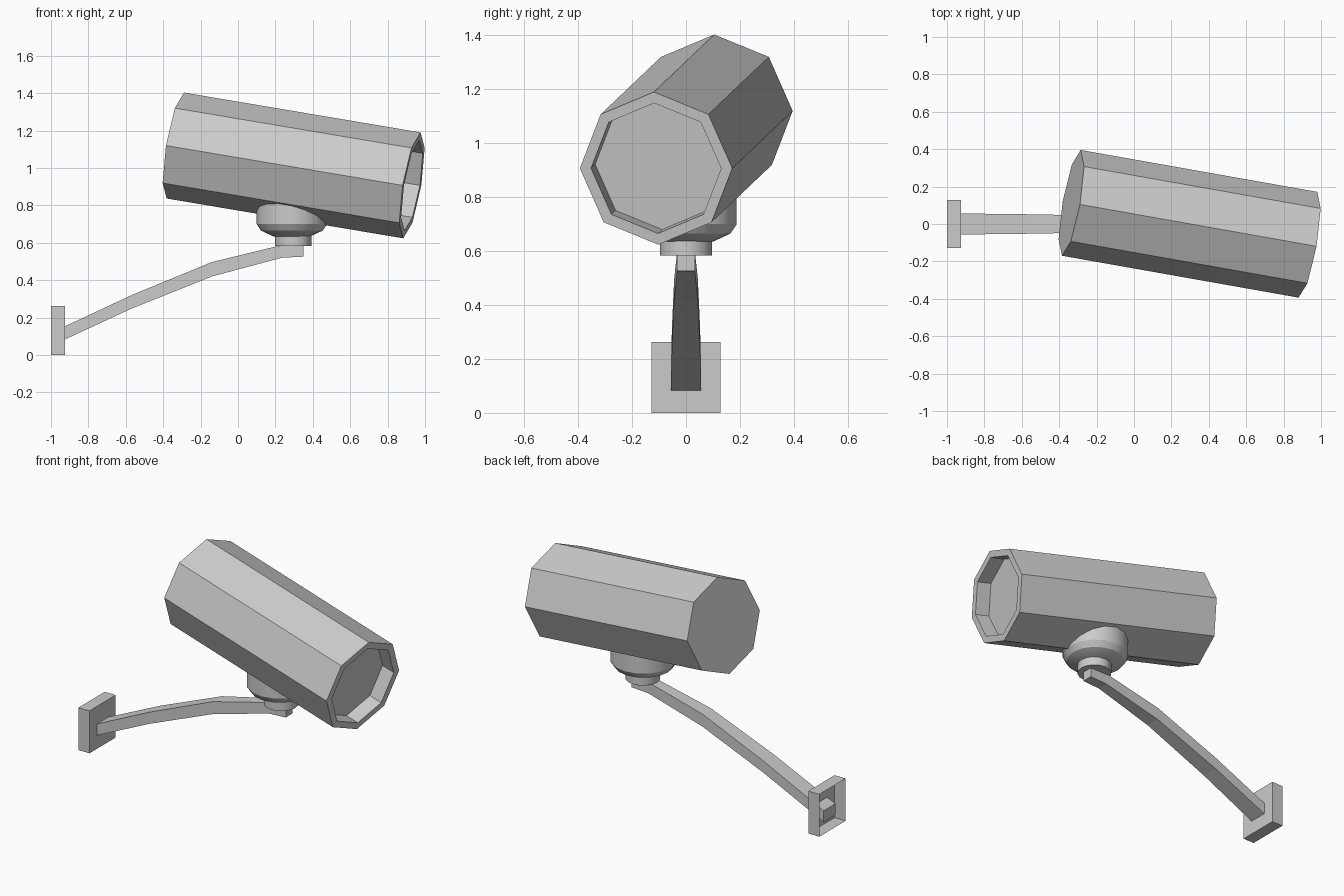
import bpy, bmesh, math
from mathutils import Vector

cube = bpy.data.objects.get("Cube")
if cube:
    bpy.data.objects.remove(cube, do_unlink=True)

grey = bpy.data.materials.new("light grey")
grey.use_nodes = True
COLOUR = (0.6, 0.6, 0.6, 1)
grey.diffuse_color = COLOUR
grey.node_tree.nodes["Principled BSDF"].inputs["Base Color"].default_value = COLOUR


def loft(name, rings, cap_start=True, cap_end=True):
    """Skin a list of equal-sized point rings."""
    bm = bmesh.new()
    loops = [[bm.verts.new(p) for p in ring] for ring in rings]
    for a, b in zip(loops, loops[1:]):
        for i in range(len(a)):
            j = (i + 1) % len(a)
            bm.faces.new((a[i], a[j], b[j], b[i]))
    if cap_start:
        bm.faces.new(loops[0][::-1])
    if cap_end:
        bm.faces.new(loops[-1])
    bmesh.ops.recalc_face_normals(bm, faces=bm.faces)
    mesh = bpy.data.meshes.new(name)
    bm.to_mesh(mesh)
    bm.free()
    mesh.materials.append(grey)
    obj = bpy.data.objects.new(name, mesh)
    bpy.context.collection.objects.link(obj)
    return obj


def circle(centre, radius, sides, u, v):
    return [centre + radius * (math.cos(t) * u + math.sin(t) * v)
            for t in (2 * math.pi * i / sides for i in range(sides))]


def smooth(obj, degrees):
    bpy.ops.object.select_all(action='DESELECT')
    obj.select_set(True)
    bpy.context.view_layer.objects.active = obj
    bpy.ops.object.shade_smooth_by_angle(angle=math.radians(degrees))


X, Y, Z = Vector((1, 0, 0)), Vector((0, 1, 0)), Vector((0, 0, 1))

# Octagonal camera housing with a recessed lens window
back, front = Vector((-0.335, 0.113, 1.12)), Vector((0.93, -0.111, 0.907))
axis = (front - back).normalized()
side = Z.cross(axis).normalized()
up = axis.cross(side)
window = front - 0.09 * axis
loft("camera_housing", [circle(c, r, 8, up, side) for c, r in
                        ((back, 0.287), (front, 0.287), (front, 0.245), (window, 0.245))])

# Round swivel mount under the housing
mount = [(0.1, 0.635), (0.165, 0.665), (0.188, 0.7), (0.188, 0.83)]
smooth(loft("swivel_mount", [circle(Vector((0.288, 0, z)), r, 16, X, Y) for r, z in mount]), 30)
collar = [(0.097, 0.583), (0.097, 0.64)]
smooth(loft("swivel_collar", [circle(Vector((0.295, 0, z)), r, 16, X, Y) for r, z in collar]), 30)

# Tapering bent arm: x, bottom, top, half width
arm = [(-0.98, 0.058, 0.128, 0.057), (-0.565, 0.25, 0.322, 0.052),
       (-0.14, 0.42, 0.497, 0.044), (0.235, 0.52, 0.588, 0.034), (0.35, 0.526, 0.588, 0.033)]
loft("arm", [[(x, -w, lo), (x, w, lo), (x, w, hi), (x, -w, hi)] for x, lo, hi, w in arm])

# Wall plate, hollow and open at the wall side
loft("wall_plate", [[(x, -0.128, 0), (x, 0.128, 0), (x, 0.128, 0.262), (x, -0.128, 0.262)]
                    for x in (-1, -0.925)], cap_start=False)
